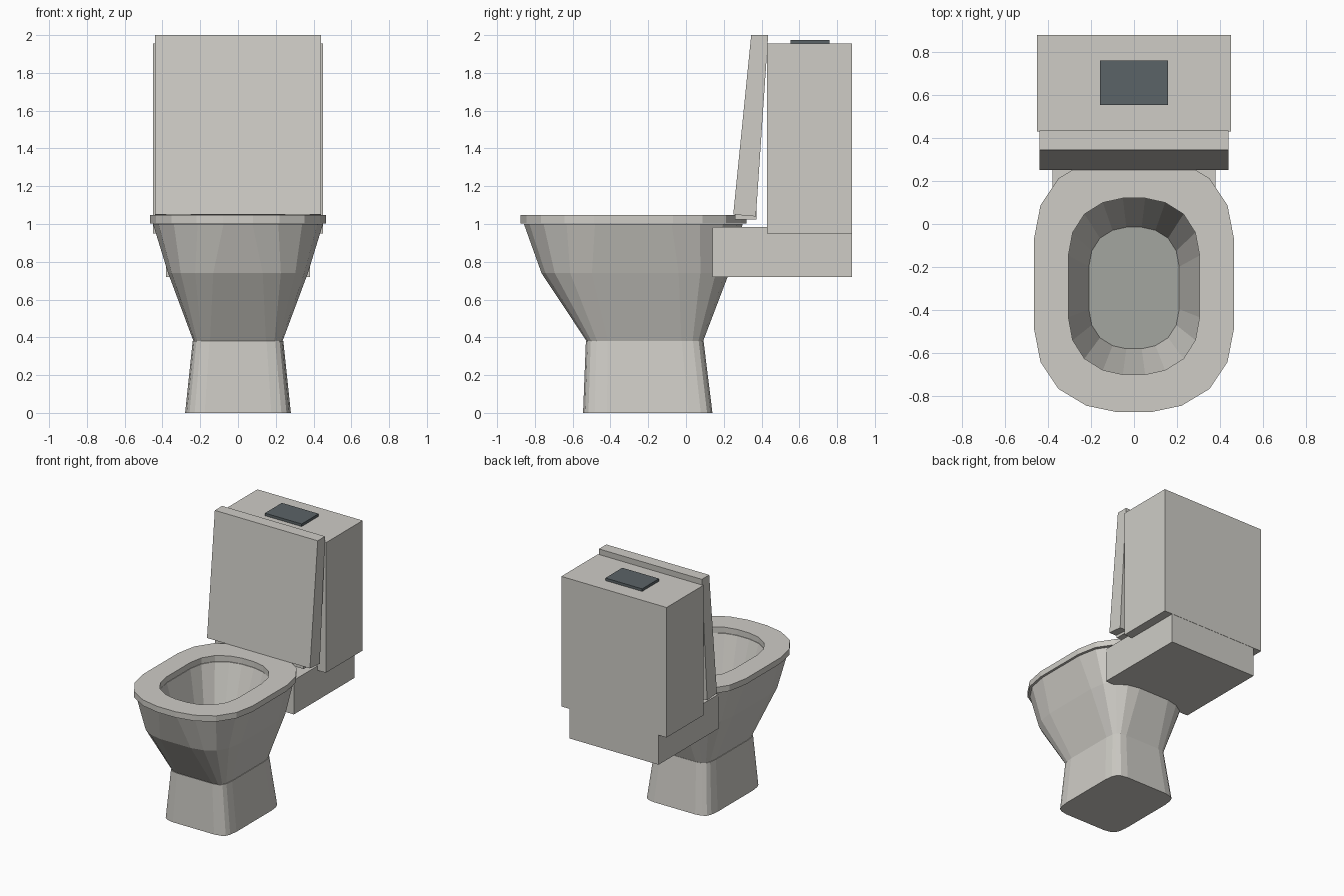
import bpy, bmesh

if "Cube" in bpy.data.objects:
    bpy.data.objects.remove(bpy.data.objects["Cube"])


def material(name, rgb):
    m = bpy.data.materials.new(name)
    m.diffuse_color = (*rgb, 1)
    m.use_nodes = True
    m.node_tree.nodes["Principled BSDF"].inputs["Base Color"].default_value = m.diffuse_color
    return m


ceramic = material("warm white ceramic", (0.62, 0.605, 0.565))
water = material("grey water", (0.37, 0.38, 0.35))
dark = material("dark slate", (0.105, 0.125, 0.135))

# Quarter outlines (unit half-width, unit half-length): oval and squarish
OVAL = [(1, .35), (.935, .61), (.755, .82), (.475, .95), (.17, 1)]
SQUARE = [(1, .63), (.97, .82), (.917, .917), (.82, .97), (.63, 1)]


def outline(hx, y0, y1, z, sq=0):
    """20-sided ring between y0 and y1; sq blends from oval to squarish."""
    q = [(a + (c - a) * sq, b + (d - b) * sq)
         for (a, b), (c, d) in zip(OVAL, SQUARE)]
    pts = (q + [(-x, y) for x, y in reversed(q)]
           + [(-x, -y) for x, y in q] + [(x, -y) for x, y in reversed(q)])
    cy, hy = (y0 + y1) / 2, (y1 - y0) / 2
    return [(x * hx, cy + y * hy, z) for x, y in pts]


def finish(name, bm, mats):
    bmesh.ops.recalc_face_normals(bm, faces=bm.faces[:])
    me = bpy.data.meshes.new(name)
    bm.to_mesh(me)
    bm.free()
    for m in mats:
        me.materials.append(m)
    ob = bpy.data.objects.new(name, me)
    bpy.context.collection.objects.link(ob)
    return ob


def loft(name, rings, mats, closed=False, end_mat=0):
    """Skin a list of rings; closed joins last to first, else ends are capped."""
    bm = bmesh.new()
    vr = [[bm.verts.new(p) for p in outline(*r)] for r in rings]
    n = len(vr[0])
    pairs = list(zip(vr, vr[1:])) + ([(vr[-1], vr[0])] if closed else [])
    for a, b in pairs:
        for i in range(n):
            j = (i + 1) % n
            bm.faces.new((a[i], a[j], b[j], b[i]))
    if not closed:
        bm.faces.new(vr[0])
        bm.faces.new(vr[-1]).material_index = end_mat
    return finish(name, bm, mats)


def prism(name, x0, x1, profile, mat):
    """Extrude a (y, z) profile from x0 to x1."""
    bm = bmesh.new()
    f = bm.faces.new([bm.verts.new((x0, y, z)) for y, z in profile])
    ext = bmesh.ops.extrude_face_region(bm, geom=[f])["geom"]
    bmesh.ops.translate(bm, vec=(x1 - x0, 0, 0),
                        verts=[v for v in ext if isinstance(v, bmesh.types.BMVert)])
    return finish(name, bm, [mat])


def box(name, x0, x1, y0, y1, z0, z1, mat):
    return prism(name, x0, x1, [(y0, z0), (y1, z0), (y1, z1), (y0, z1)], mat)


# Pedestal foot
loft("pedestal", [(.28, -.545, .14, 0, 1), (.24, -.53, .093, .38, 1)], [ceramic])

# Bowl: outside up to the rim, then down the inside to the water
loft("bowl", [(.235, -.525, .09, .378, 1), (.37, -.765, .228, .74, .4),
              (.45, -.858, .30, 1.0), (.305, -.70, .12, 1.0),
              (.21, -.58, -.015, .58)], [ceramic, water], end_mat=1)

# Seat ring
loft("seat", [(.465, -.875, .32, 1.003), (.465, -.875, .32, 1.048),
              (.305, -.70, .12, 1.048), (.305, -.70, .12, 1.003)],
     [ceramic], closed=True)

# Raised lid, leaning back on the tank
prism("lid", -.44, .44, [(.25, 1.05), (.37, 1.04), (.435, 2.0), (.345, 2.0)], ceramic)

# Hinges
for side, s in (("left", -1), ("right", 1)):
    a, b = sorted((s * .25, s * .38))
    box(side + "_hinge", a, b, .26, .372, 1.025, 1.10, ceramic)

# Tank, its support shelf and the flush plate
box("tank_shelf", -.38, .38, .14, .878, .72, .985, ceramic)
box("tank", -.45, .45, .43, .88, .95, 1.955, ceramic)
box("flush_plate", -.157, .157, .553, .76, 1.95, 1.975, dark)
